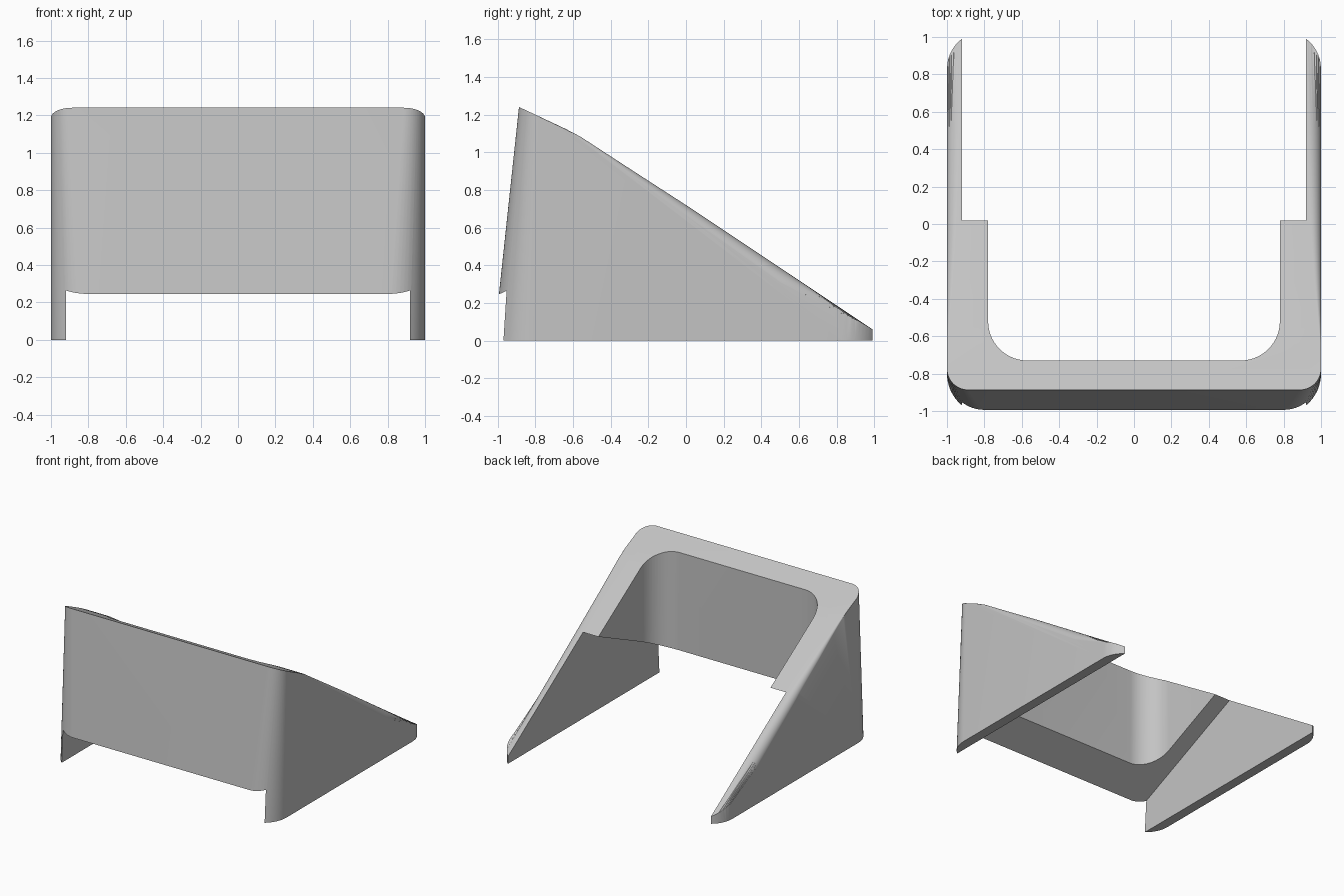
import bpy, bmesh
from math import sin, cos, pi

cube = bpy.data.objects.get("Cube")
if cube:
    bpy.data.objects.remove(cube, do_unlink=True)

grey = bpy.data.materials.new("light_grey")
grey.use_nodes = True
colour = (0.55, 0.55, 0.55, 1)
grey.diffuse_color = colour
grey.node_tree.nodes["Principled BSDF"].inputs["Base Color"].default_value = colour


def loft(name, rings):
    """Closed, outward-facing solid through rings of equal point count."""
    bm = bmesh.new()
    rows = [[bm.verts.new(p) for p in ring] for ring in rings]
    n = len(rows[0])
    for a, b in zip(rows, rows[1:]):
        for i in range(n):
            j = (i + 1) % n
            bm.faces.new((a[i], a[j], b[j], b[i]))
    bm.faces.new(rows[0][::-1])
    bm.faces.new(rows[-1])
    bm.normal_update()
    bmesh.ops.triangulate(bm, faces=bm.faces[:])
    if bm.calc_volume(signed=True) < 0:
        bmesh.ops.reverse_faces(bm, faces=bm.faces[:])
    bm.normal_update()
    mesh = bpy.data.meshes.new(name)
    bm.to_mesh(mesh)
    bm.free()
    mesh.materials.append(grey)
    obj = bpy.data.objects.new(name, mesh)
    bpy.context.scene.collection.objects.link(obj)
    return obj


def rounded_rect(half, front, back, r_front, r_back, z, steps=14):
    """Horizontal rounded rectangle ring."""
    ring = []
    corners = ((1, back, -1, r_back, 0), (-1, back, -1, r_back, 1),
               (-1, front, 1, r_front, 2), (1, front, 1, r_front, 3))
    for sx, y, sy, r, quarter in corners:
        for i in range(steps + 1):
            a = (quarter + i / steps) * pi / 2
            ring.append((sx * (half - r) + r * cos(a), y + sy * r + r * sin(a), z))
    return ring


def top_section(y, height, r, steps=8):
    """Cross-section with rounded upper outer edges."""
    side = 1.001
    right = [(side, y, -0.2)]
    for i in range(steps + 1):
        a = i / steps * pi / 2
        z = height - 1.2 * r * (1 - sin(a))
        right.append((side - r * (1 - cos(a)), y, max(z, 0.06 - r * 0.01 * (1 - sin(a)))))
    return right + [(-x, y, z) for x, y, z in reversed(right)]


def boolean(body, cutter, operation):
    cutter.hide_render = True
    mod = body.modifiers.new("cut", "BOOLEAN")
    mod.operation = operation
    mod.solver = "EXACT"
    mod.object = cutter
    bpy.context.view_layer.update()
    bpy.context.view_layer.objects.active = body
    bpy.ops.object.modifier_apply(modifier=mod.name)
    bpy.data.objects.remove(cutter, do_unlink=True)


# Outer shell: leaning front, upright sides, corners tightening upwards
body = loft("angled_stand", [
    rounded_rect(1, -1.02 + 0.107 * z, 1.03, 0.22 - 0.085 * z, 0.2, z)
    for z in (0, 1.45)])

# Sloping top with a softened outer edge that widens towards the back
rows = ((-1.2, 1.388, 0.004), (-0.64, 1.125, 0.004), (-0.56, 1.083, 0.012),
        (-0.3, 0.914, 0.035), (0, 0.72, 0.055), (0.5, 0.387, 0.075),
        (0.99, 0.061, 0.09), (1.2, 0.06, 0.09))
boolean(body, loft("top_envelope", [top_section(*row) for row in rows]), "INTERSECT")

# Opening inside the upper band
boolean(body, loft("band_opening", [
    rounded_rect(0.78, -0.73, 1.5, 0.21, 0.1, z) for z in (-0.3, 1.6)]), "DIFFERENCE")

# Space between the side plates: under the inclined band and behind it
profile = ((-1.2, -0.3), (-1.2, 0.152), (0.02, 0.707), (0.02, 1.6), (1.4, 1.6), (1.4, -0.3))
boolean(body, loft("lower_opening", [
    [(x, y, z) for y, z in profile] for x in (-0.92, 0.92)]), "DIFFERENCE")

# Smooth the rounded corners, keep the edges crisp
bpy.ops.object.select_all(action="DESELECT")
body.select_set(True)
bpy.context.view_layer.objects.active = body
bpy.ops.object.shade_smooth_by_angle(angle=pi / 6)
